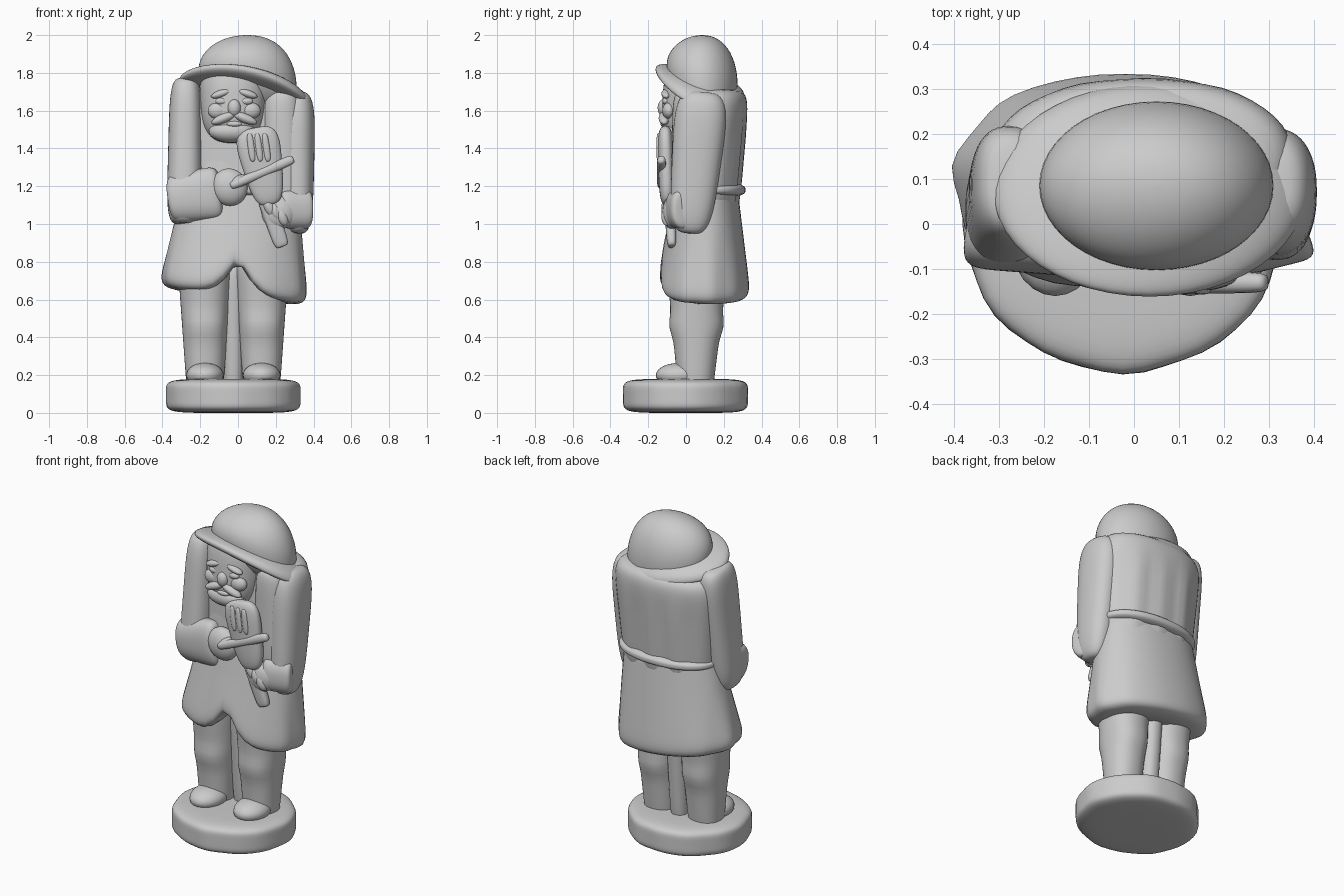
import bpy, bmesh
from math import sin, cos, pi, tau, atan2, exp, copysign, radians
from mathutils import Vector

if "Cube" in bpy.data.objects:
    bpy.data.objects.remove(bpy.data.objects["Cube"])

stone = bpy.data.materials.new("grey_stone")
stone.use_nodes = True
grey = (0.6, 0.6, 0.6, 1)
stone.diffuse_color = grey
stone.node_tree.nodes["Principled BSDF"].inputs["Base Color"].default_value = grey


def finish(name, mesh_builder):
    bmesh.ops.recalc_face_normals(mesh_builder, faces=mesh_builder.faces)
    for face in mesh_builder.faces:
        face.smooth = True
    mesh = bpy.data.meshes.new(name)
    mesh_builder.to_mesh(mesh)
    mesh_builder.free()
    mesh.materials.append(stone)
    part = bpy.data.objects.new(name, mesh)
    bpy.context.collection.objects.link(part)
    return part


def mix(pair, t):
    return pair[0] + (pair[1] - pair[0]) * t


def solid(name, start, end, wide, deep, ends=6, square=0.9, bend=None, sides=48, steps=28):
    """Rounded tapering solid from start to end; wide and deep are half sizes at each end.
    A larger value of ends gives flatter ends, a smaller value of square gives boxier sides."""
    builder = bmesh.new()
    start, end = Vector(start), Vector(end)
    along = (end - start).normalized()
    side = Vector((0, 1, 0)).cross(along).normalized()
    front = along.cross(side)
    rings = []
    for step in range(steps + 1):
        t = (1 - cos(pi * step / steps)) / 2
        size = max(0.0001, 1 - abs(2 * t - 1) ** ends) ** (1 / ends)
        ring = []
        for corner in range(sides):
            angle = tau * corner / sides
            c, s = cos(angle), sin(angle)
            across = copysign(abs(c) ** square, c) * mix(wide, t) * size
            depth = copysign(abs(s) ** square, s) * mix(deep, t) * size
            point = start.lerp(end, t) + side * across + front * depth
            ring.append(builder.verts.new(bend(point) if bend else point))
        rings.append(ring)
    for low, high in zip(rings, rings[1:]):
        for i in range(sides):
            j = (i + 1) % sides
            builder.faces.new((low[i], low[j], high[j], high[i]))
    builder.faces.new(rings[0])
    builder.faces.new(rings[-1])
    return finish(name, builder)


def ball(name, place, size, tilt=0):
    builder = bmesh.new()
    bmesh.ops.create_uvsphere(builder, u_segments=24, v_segments=14, radius=1)
    part = finish(name, builder)
    part.location, part.scale = place, size
    part.rotation_euler.y = radians(tilt)


# Plinth with a slightly uneven rim
def uneven_rim(point):
    angle = atan2(point.y, point.x)
    grow = 1 + sin(7 * angle) / 120 + sin(12 * angle + 9 * point.z) / 200
    point.x = point.x * grow - 0.025
    point.y *= grow
    return point


solid("plinth", (0, 0, 0), (0, 0, 0.18), wide=(0.355, 0.355), deep=(0.33, 0.33),
      square=1, bend=uneven_rim)


# Legs with a boot cuff at the knee, feet, and the web between them
def boot_cuff(point):
    bulge = exp(-((point.z - 0.46) / 0.06) ** 2)
    point.y += copysign(0.015, point.y - 0.06) * bulge * min(1, 9 * abs(point.y - 0.06))
    return point


for label, x in (("right", -0.175), ("left", 0.125)):
    solid(label + "_leg", (x, 0.05, 0.1), (x, 0.06, 0.8), wide=(0.095, 0.145),
          deep=(0.09, 0.165), ends=12, bend=boot_cuff)
    ball(label + "_foot", (x, -0.035, 0.2), (0.1, 0.125, 0.065))
solid("leg_web", (-0.025, 0.09, 0.1), (-0.025, 0.09, 0.8), wide=(0.05, 0.07), deep=(0.05, 0.11))


# Coat skirt: parted at the front, softly folded, lower on one side
def part_skirt(point):
    low = max(0, min(1, (1 - point.z) / 0.3))
    angle = atan2(1.6 * (point.y - 0.09), point.x)
    point.x *= 1 + 0.02 * low * sin(9 * angle)
    if point.y < 0.06:
        gap = low * exp(-(abs(point.x) / 0.085) ** 1.3)
        point.z += 0.19 * gap
        point.y += 0.03 * gap
    point.z -= 0.06 * low * point.x
    return point


solid("coat_skirt", (-0.025, 0.09, 0.61), (0.02, 0.11, 1.3), wide=(0.395, 0.29),
      deep=(0.255, 0.15), ends=10, square=0.92, bend=part_skirt)


# Coat body with fold lines down the back
def fold_back(point):
    fade = max(0, min(1, 9 * (point.y - 0.15))) * max(0, min(1, 5 * (1.65 - point.z)))
    point.y += fade * sin(38 * point.x) / 150
    return point


solid("coat_body", (0.02, 0.11, 1.05), (0.02, 0.15, 1.72), wide=(0.3, 0.345),
      deep=(0.165, 0.185), ends=7, square=0.92, bend=fold_back)
solid("belt", (0.02, 0.115, 1.14), (0.02, 0.115, 1.22), wide=(0.32, 0.32),
      deep=(0.2, 0.2), ends=3)
solid("chest", (0, 0.03, 0.9), (0, 0.05, 1.5), wide=(0.27, 0.2), deep=(0.11, 0.08))

# Sleeves and lapel
solid("right_upper_arm", (-0.285, 0.01, 1), (-0.275, 0.1, 1.77), wide=(0.095, 0.085),
      deep=(0.115, 0.14), ends=5, square=0.8)
solid("right_forearm", (-0.36, 0, 1.13), (-0.09, -0.06, 1.17), wide=(0.13, 0.14),
      deep=(0.1, 0.06), square=0.85)
solid("left_upper_arm", (0.32, 0.02, 0.95), (0.305, 0.09, 1.7), wide=(0.075, 0.107),
      deep=(0.11, 0.15), ends=4, square=0.85)
solid("left_forearm", (0.38, 0, 1.08), (0.22, -0.06, 1.08), wide=(0.11, 0.1),
      deep=(0.08, 0.06), square=0.85)
solid("left_lapel", (0.24, -0.02, 1.1), (0.23, 0.02, 1.7), wide=(0.1, 0.1), deep=(0.06, 0.09))

# Head, beard and facial features
solid("head", (-0.03, 0.02, 1.42), (-0.02, 0.05, 1.88), wide=(0.16, 0.19),
      deep=(0.16, 0.16), ends=3)
ball("beard", (-0.03, -0.065, 1.49), (0.125, 0.07, 0.06))
ball("nose", (-0.02, -0.12, 1.615), (0.035, 0.03, 0.045))
ball("mouth", (-0.02, -0.12, 1.53), (0.04, 0.015, 0.015))
for label, way in (("right", -1), ("left", 1)):
    def face_part(name, out, y, z, size, tilt=0):
        ball(label + "_" + name, (way * out - 0.02, y, z), size, way * tilt)
    face_part("eyebrow", 0.07, -0.105, 1.69, (0.055, 0.025, 0.02), tilt=18)
    face_part("eye", 0.065, -0.105, 1.65, (0.035, 0.02, 0.02))
    face_part("cheek", 0.085, -0.09, 1.6, (0.055, 0.035, 0.045))
    face_part("moustache", 0.055, -0.115, 1.56, (0.07, 0.03, 0.025), tilt=22)


# Hat: dome and rolled brim, tilted down to one side and the back
def tilt_hat(point):
    fade = max(0, min(1, 4 * (2 - point.z)))
    drop = 0.16 * point.x + 0.32 * (point.y - 0.08) + 0.42 * point.x ** 2
    point.z -= fade * drop
    return point


solid("hat_dome", (0.05, 0.085, 1.6), (0.05, 0.085, 2), wide=(0.265, 0.255),
      deep=(0.19, 0.185), ends=2.1, square=1, bend=tilt_hat)
solid("hat_brim", (0.035, 0.075, 1.7), (0.035, 0.075, 1.81), wide=(0.37, 0.32),
      deep=(0.25, 0.22), ends=2.5, square=1, bend=tilt_hat)

# Fiddle, bow and hands
solid("fiddle_body", (0.09, -0.11, 1.51), (0.17, -0.1, 1.1), wide=(0.13, 0.08),
      deep=(0.045, 0.04), ends=3.5, square=0.8)
solid("fiddle_neck", (0.14, -0.09, 1.15), (0.235, -0.075, 0.88), wide=(0.045, 0.04),
      deep=(0.03, 0.025), square=0.7)
for i in range(3):
    x = 0.06 + i / 25
    solid("fiddle_ridge_" + str(i + 1), (x, -0.145, 1.48), (x + 0.02, -0.145, 1.33),
          wide=(0.018, 0.018), deep=(0.012, 0.012), ends=3, sides=12, steps=12)
solid("bow", (-0.04, -0.13, 1.2), (0.295, -0.13, 1.345), wide=(0.024, 0.027),
      deep=(0.024, 0.024), sides=16, steps=16)
ball("right_hand", (-0.045, -0.08, 1.195), (0.095, 0.06, 0.1), tilt=-25)
ball("right_thumb", (0, -0.11, 1.225), (0.06, 0.035, 0.03), tilt=-25)
ball("left_hand", (0.215, -0.075, 1.06), (0.09, 0.05, 0.09), tilt=-15)
for i in range(3):
    ball("left_finger_" + str(i + 1), (0.165 + i / 30, -0.1, 1.09 - i / 40),
         (0.03, 0.03, 0.055), tilt=-25)
